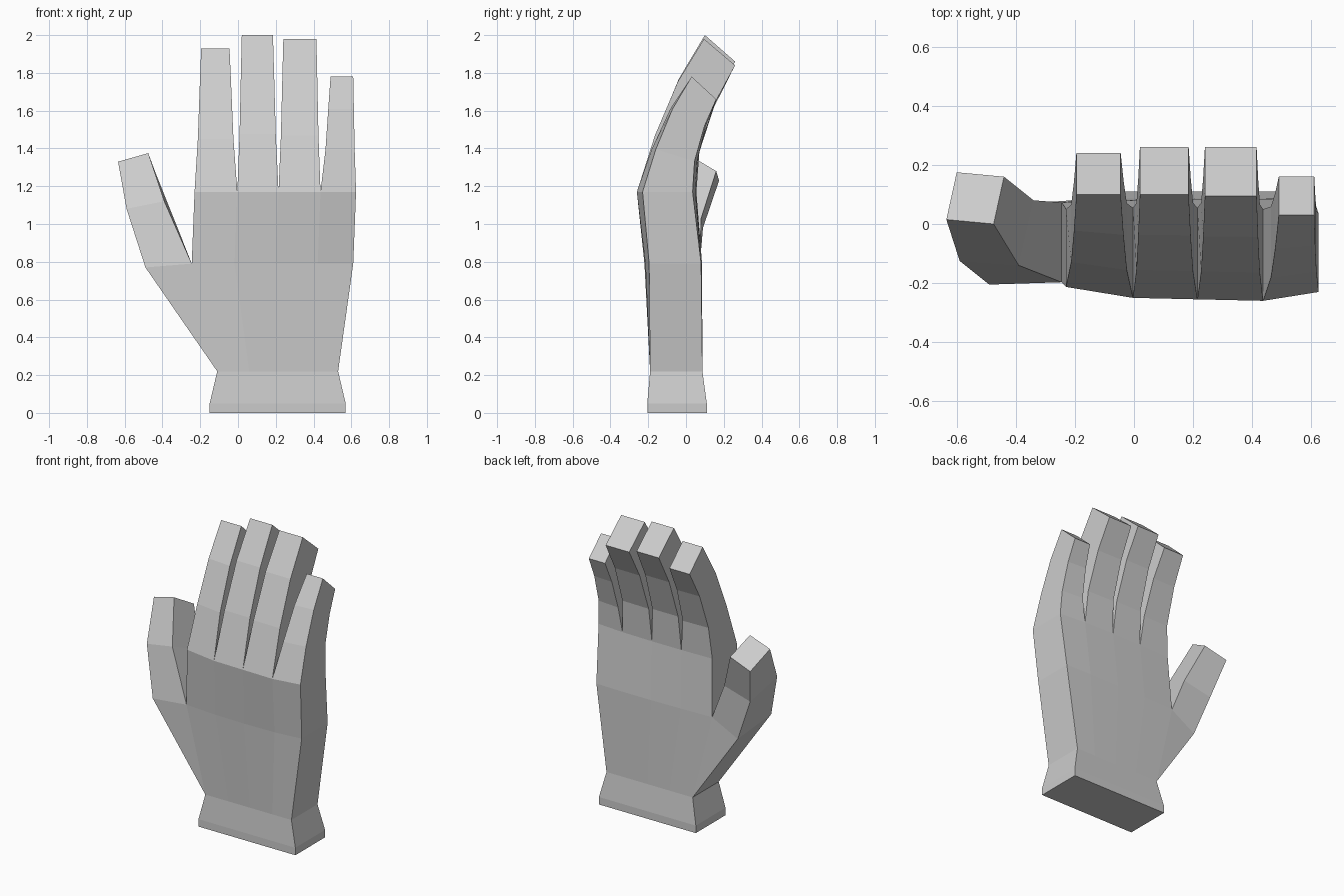
import bpy, bmesh
from mathutils import Vector

if "Cube" in bpy.data.objects:
    bpy.data.objects.remove(bpy.data.objects["Cube"])

bm = bmesh.new()


def face(*pts):
    bm.faces.new([bm.verts.new(p) for p in pts])


def loft(rings):
    """Skin a list of closed rings with quads."""
    for a, b in zip(rings, rings[1:]):
        for i in range(len(a)):
            j = (i + 1) % len(a)
            face(a[i], a[j], b[j], b[i])


def lerp(a, b, t):
    return a + (b - a) * t


FRAC = (0, 0.265, 0.52, 0.78, 1)   # knuckle columns across the palm


def row(x0, x1, z, ys):
    return [Vector((lerp(x0, x1, f), y, z)) for f, y in zip(FRAC, ys)]


# Palm and cuff: front and back rows of five points at each level
front = [
    row(-0.15, 0.57, 0.0, [-0.205] * 5),
    row(-0.15, 0.57, 0.05, [-0.205] * 5),
    row(-0.11, 0.53, 0.22, [-0.19] * 5),
    row(-0.245, 0.61, 0.79, [-0.197, -0.215, -0.22, -0.215, -0.195]),
    row(-0.23, 0.625, 1.17, [-0.213, -0.25, -0.255, -0.26, -0.23]),
]
back = [
    row(-0.15, 0.57, 0.0, [0.11] * 5),
    row(-0.15, 0.57, 0.05, [0.11] * 5),
    row(-0.11, 0.53, 0.22, [0.087] * 5),
    row(-0.245, 0.61, 0.79, [0.073, 0.08, 0.085, 0.085, 0.08]),
    row(-0.23, 0.625, 1.17, [0.05, 0.055, 0.055, 0.05, 0.035]),
]
for k in range(4):
    f0, f1, b0, b1 = front[k], front[k + 1], back[k], back[k + 1]
    for i in range(4):
        face(f0[i], f0[i + 1], f1[i + 1], f1[i])
        face(b0[i + 1], b0[i], b1[i], b1[i + 1])
    face(f0[4], b0[4], b1[4], f1[4])
    if k != 2:                      # the thumb root opens here
        face(b0[0], f0[0], f1[0], b1[0])
face(*(back[0] + front[0][::-1]))   # flat underside

# Fingers: tip left x, right x, front y, front z, back y, back z
tips = [
    (-0.195, -0.045, 0.10, 1.93, 0.24, 1.80),
    (0.02, 0.185, 0.10, 2.00, 0.26, 1.86),
    (0.24, 0.415, 0.095, 1.98, 0.26, 1.84),
    (0.49, 0.61, 0.03, 1.78, 0.16, 1.66),
]
# Fractions along each finger: width, front y, front z, back y, back z
steps = [(0.5, 0.27, 0.37, 0.08, 0.33), (0.77, 0.61, 0.72, 0.5, 0.71), (1, 1, 1, 1, 1)]
for i, (xl, xr, fy, fz, by, bz) in enumerate(tips):
    base = [front[4][i], front[4][i + 1], back[4][i + 1], back[4][i]]
    tip = [(xl, fy, fz), (xr, fy, fz), (xr, by, bz), (xl, by, bz)]
    rings = [base]
    for w, sfy, sfz, sby, sbz in steps:
        ring = []
        for n, (p, q) in enumerate(zip(base, tip)):
            ty, tz = (sfy, sfz) if n < 2 else (sby, sbz)
            ring.append((lerp(p[0], q[0], w), lerp(p[1], q[1], ty), lerp(p[2], q[2], tz)))
        rings.append(ring)
    loft(rings)
    face(*rings[-1])

# Thumb: wedge from the wrist to the thumb root, then two lofted segments
wf, wb, cf, cb = front[2][0], back[2][0], front[3][0], back[3][0]
of, ob = (-0.49, -0.205, 0.77), (-0.43, 0.065, 0.69)
face(wf, cf, of)
face(wb, ob, cb)
face(wf, of, ob, wb)
thumb = [
    [of, cf, cb, ob],
    [(-0.59, -0.125, 1.08), (-0.39, -0.14, 1.12), (-0.34, 0.08, 1.03), (-0.54, 0.09, 0.98)],
    [(-0.635, 0.015, 1.33), (-0.475, 0.0, 1.375), (-0.44, 0.16, 1.28), (-0.6, 0.175, 1.23)],
]
loft(thumb)
face(*thumb[-1])

# Weld into one flat-shaded hand
bmesh.ops.remove_doubles(bm, verts=bm.verts, dist=0.0005)
bmesh.ops.recalc_face_normals(bm, faces=bm.faces)
mesh = bpy.data.meshes.new("hand")
bm.to_mesh(mesh)
bm.free()
hand = bpy.data.objects.new("hand", mesh)
bpy.context.collection.objects.link(hand)
